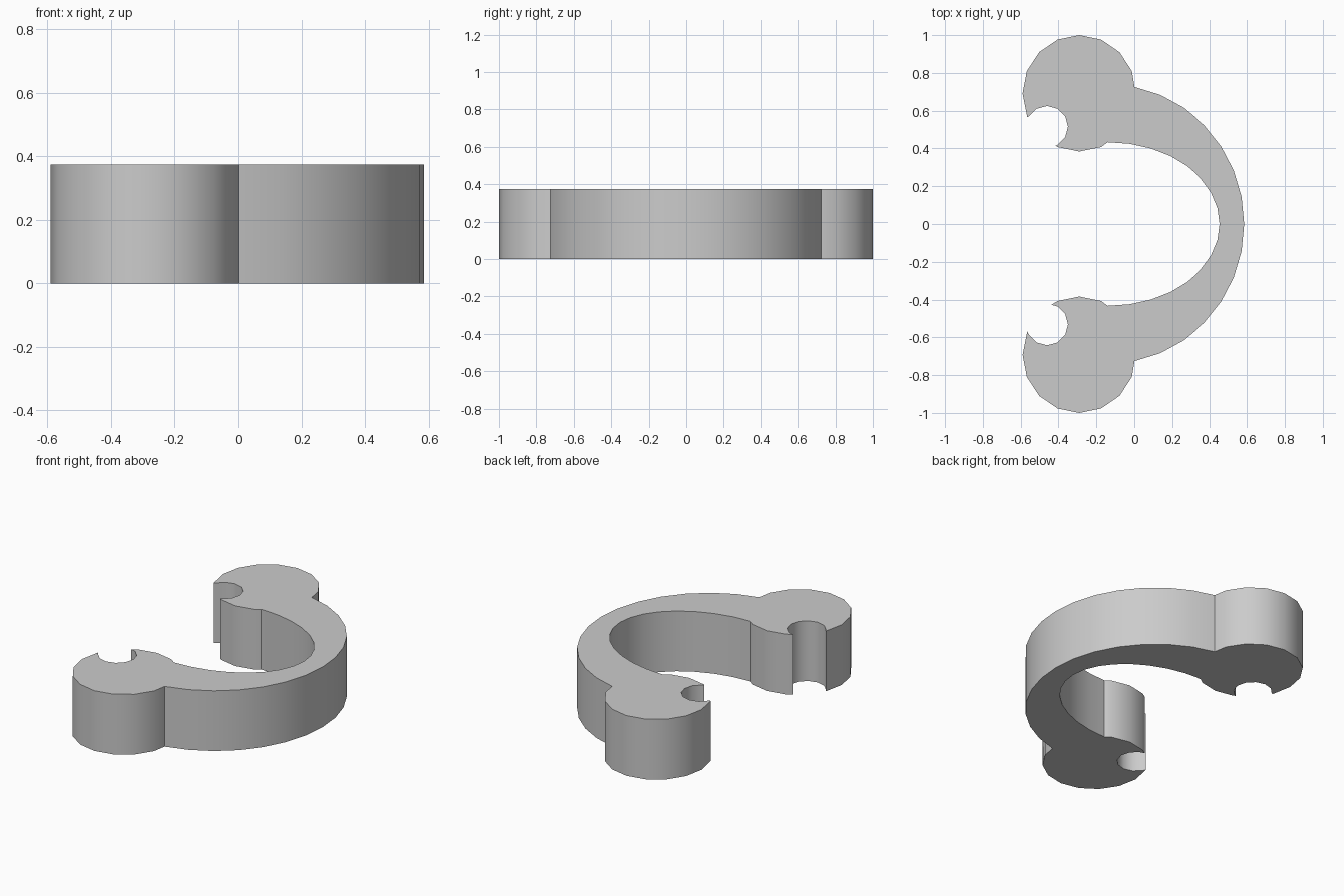
import bpy
import bmesh
from math import radians, sin, cos

cube = bpy.data.objects.get("Cube")
if cube:
    bpy.data.objects.remove(cube, do_unlink=True)

HEIGHT = 0.375


def arc(cx, cy, rx, ry, start, step, count):
    """Points along an ellipse, angles in degrees."""
    angles = [radians(start + step * i) for i in range(count)]
    return [(cx + rx * cos(a), cy + ry * sin(a)) for a in angles]


def half_outline(notch_y, outer_tip, inner_tip):
    """Half of the clip, from the outer middle round the jaw to the inner middle."""
    pts = arc(-0.14, 0, 0.725, 0.74, 0, 11.25, 8)                # outer bow
    pts += arc(-0.29, 0.692, 0.3, 0.308, 22.5, 22.5, 8)          # round jaw
    pts.append(outer_tip)
    pts += arc(-0.46, notch_y, 0.11, 0.11, 150, -30, 8)          # snap notch
    pts.append(inner_tip)
    pts += arc(-0.29, 0.692, 0.3, 0.308, 247.5, 22.5, 3)         # jaw underside
    pts += arc(-0.14, 0, 0.595, 0.433, 90, -11.25, 9)            # inner bow
    return pts


back = half_outline(0.515, (-0.565, 0.566), (-0.416, 0.415))
front = half_outline(0.532, (-0.565, 0.569), (-0.437, 0.428))
# The front half is mirrored; shared middle points are dropped
outline = back + [(x, -y) for x, y in reversed(front[1:-1])]

# Extrude the outline into a solid clip
bm = bmesh.new()
base = bm.faces.new([bm.verts.new((x, y, 0)) for x, y in outline])
extruded = bmesh.ops.extrude_face_region(bm, geom=[base], use_keep_orig=True)
top = [v for v in extruded["geom"] if isinstance(v, bmesh.types.BMVert)]
bmesh.ops.translate(bm, verts=top, vec=(0, 0, HEIGHT))
bmesh.ops.recalc_face_normals(bm, faces=bm.faces)
mesh = bpy.data.meshes.new("clip_body")
bm.to_mesh(mesh)
bm.free()

clip = bpy.data.objects.new("clip_body", mesh)
bpy.context.collection.objects.link(clip)

# Plain grey material
grey = bpy.data.materials.new("light_grey")
grey.use_nodes = True
colour = (0.6, 0.6, 0.6, 1)
grey.diffuse_color = colour
for node in grey.node_tree.nodes:
    if node.type == "BSDF_PRINCIPLED":
        node.inputs["Base Color"].default_value = colour
mesh.materials.append(grey)

# Smooth curved walls, sharp rims and corners
bpy.ops.object.select_all(action="DESELECT")
clip.select_set(True)
bpy.context.view_layer.objects.active = clip
bpy.ops.object.shade_smooth_by_angle(angle=radians(32))
